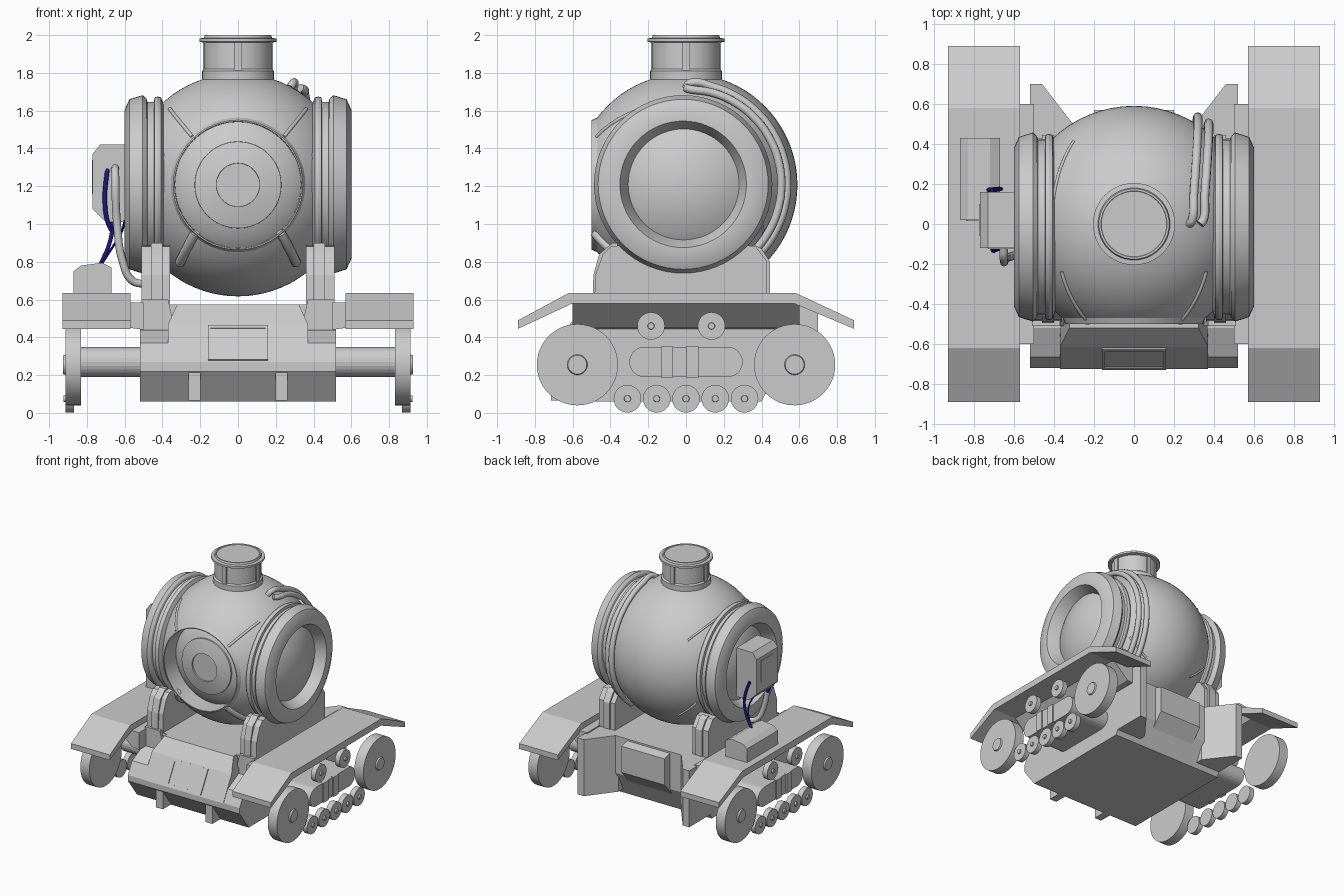
import bpy, bmesh, math
from mathutils import Vector

cube = bpy.data.objects.get("Cube")
if cube:
    bpy.data.objects.remove(cube, do_unlink=True)


def material(name, rgb):
    m = bpy.data.materials.new(name)
    m.use_nodes = True
    m.diffuse_color = (*rgb, 1)
    m.node_tree.nodes["Principled BSDF"].inputs["Base Color"].default_value = (*rgb, 1)
    return m


GREY = material("plain_grey", (0.6, 0.6, 0.6))
NAVY = material("navy_cable", (0.015, 0.008, 0.2))
CENTRE = Vector((0, 0, 1.207))
R = 0.59


def place(axis, a, b, h):
    """Put a flat point (a, b) at height h along an axis."""
    return {"x": (h, a, b), "y": (a, h, b), "z": (a, b, h)}[axis]


def select(ob):
    bpy.ops.object.select_all(action="DESELECT")
    ob.select_set(True)
    bpy.context.view_layer.objects.active = ob


def finish(name, bm, smooth=False):
    bmesh.ops.recalc_face_normals(bm, faces=bm.faces)
    me = bpy.data.meshes.new(name)
    bm.to_mesh(me)
    bm.free()
    ob = bpy.data.objects.new(name, me)
    bpy.context.collection.objects.link(ob)
    me.materials.append(GREY)
    if smooth:
        select(ob)
        bpy.ops.object.shade_smooth_by_angle(angle=math.radians(32))
    return ob


def prism(name, pts, axis, h0, h1):
    bm = bmesh.new()
    low = [bm.verts.new(place(axis, a, b, h0)) for a, b in pts]
    high = [bm.verts.new(place(axis, a, b, h1)) for a, b in pts]
    bm.faces.new(low)
    bm.faces.new(high)
    for i in range(len(pts)):
        j = (i + 1) % len(pts)
        bm.faces.new((low[i], low[j], high[j], high[i]))
    return finish(name, bm)


def box(name, x, y, z):
    return prism(name, [(x[0], y[0]), (x[1], y[0]), (x[1], y[1]), (x[0], y[1])], "z", *z)


def lathe(name, profile, axis, centre, sign=1, segs=48):
    """Spin (radius, height) pairs about an axis."""
    bm = bmesh.new()
    rings = []
    for r, h in profile:
        n = segs if r > 0 else 1
        angles = [math.tau * i / segs for i in range(n)]
        rings.append([bm.verts.new(Vector(centre) + Vector(place(
            axis, r * math.cos(t), r * math.sin(t), h * sign))) for t in angles])
    for p, q in zip(rings, rings[1:]):
        for i in range(segs):
            j = (i + 1) % segs
            corners = [p[i % len(p)], p[j % len(p)], q[j % len(q)], q[i % len(q)]]
            bm.faces.new(list(dict.fromkeys(corners)))
    return finish(name, bm, True)


def tube(name, pts, radius, mat=GREY):
    cu = bpy.data.curves.new(name, "CURVE")
    cu.dimensions = "3D"
    cu.bevel_depth, cu.bevel_resolution = radius, 3
    cu.resolution_u, cu.use_fill_caps = 8, True
    sp = cu.splines.new("BEZIER")
    sp.bezier_points.add(len(pts) - 1)
    for bp, p in zip(sp.bezier_points, pts):
        bp.co = p
        bp.handle_left_type = bp.handle_right_type = "AUTO"
    cu.materials.append(mat)
    ob = bpy.data.objects.new(name, cu)
    bpy.context.collection.objects.link(ob)
    select(ob)
    bpy.ops.object.convert(target="MESH")
    bpy.ops.object.shade_smooth()


def rib(name, start, end, radius):
    """A raised strip laid along the ball between two points."""
    a, b = Vector(start) - CENTRE, Vector(end) - CENTRE
    tube(name, [CENTRE + a.lerp(b, t / 8).normalized() * R for t in range(9)], radius)


# Ball with its front opened for the port
bm = bmesh.new()
bmesh.ops.create_uvsphere(bm, u_segments=64, v_segments=40, radius=R)
bmesh.ops.translate(bm, verts=bm.verts, vec=CENTRE)
bmesh.ops.bisect_plane(bm, geom=bm.verts[:] + bm.edges[:] + bm.faces[:], plane_co=(0, -0.47, 0),
                       plane_no=(0, -1, 0), clear_outer=True)
finish("ball_body", bm, True)

# Deep port with a raised, stepped window
lathe("front_port", [(.357, -.468), (.343, -.5), (.336, -.5), (.333, -.35), (.29, -.385),
                     (.23, -.41), (.229, -.422), (.17, -.437), (.115, -.447), (.114, -.435),
                     (0, -.435)], "y", CENTRE)

# Neck and lid
lathe("neck", [(.19, 1.7), (.19, 1.81), (.178, 1.82), (.178, 1.96), (.205, 1.965), (.205, 1.982),
               (.18, 1.985), (.175, 2.0), (.165, 2.0), (.163, 1.995), (0, 1.995)], "z", (0, 0, 0))
for i in range(4):
    strip = box("neck_strip", (.17, .186), (-.02, .02), (1.8, 1.97))
    strip.rotation_euler.z = math.tau * i / 4

# Side port rings and ball ribs
ring = [(.29, .5), (.3, .53), (.335, .6), (.395, .6), (.45, .575), (.472, .505), (.455, .485),
        (.437, .48), (.437, .445), (.46, .442), (.465, .425), (.46, .408), (.43, .395), (.4, .385)]
for s in (-1, 1):
    lathe("side_ring", ring, "x", (0, -.015, 1.21), s, 64)
    rib("upper_rib", (s * .24, -.47, 1.46), (s * .38, -.25, 1.63), .01)
    rib("lower_rib", (s * .22, -.47, .96), (s * .34, -.32, .75), .026)
    rib("rear_rib", (s * .38, .4, 1.0), (s * .22, .42, .85), .008)
rib("top_seam", (-.39, -.1, 1.62), (-.3, .41, 1.5), .008)

# Twin hoses over the ball
for x, rad, end in ((.29, .535, -55), (.345, .505, -60)):
    path = [(x - .015, 0, 1.72)]
    for k in range(11):
        t = math.radians(88 + (end - 88) * k / 10)
        path.append((x + .03 * math.sin(math.pi * k / 10), rad * math.cos(t),
                     1.21 + rad * math.sin(t)))
    tube("ball_hose", path, .022)

# Hull, undercut at the rear
prism("hull", [(-.72, .22), (-.72, .27), (-.665, .37), (-.52, .44), (.5, .44), (.5, .26), (.4, .06),
               (-.6, .06)], "x", -.52, .52)
block = prism("front_block", [(-.725, .27), (-.615, .47), (-.52, .575), (.5, .575), (.5, .3),
                              (-.5, .25)], "x", -.37, .37)
for v in block.data.vertices:
    if v.co.z > .5:
        v.co.x *= .87
box("deck", (-.52, .52), (-.48, .5), (.43, .575))
prism("rear_block", [(.45, .575), (.57, .54), (.57, .32), (.45, .18)], "x", -.2, .2)


# Framed panel on the sloping front
def slope_bar(name, t0, t1, x0, x1, lift):
    lo, hi, n = Vector((-.725, .27)), Vector((-.615, .47)), Vector((-.876, .482)) * lift
    a, b = lo.lerp(hi, t0), lo.lerp(hi, t1)
    prism(name, [a, b, b + n, a + n], "x", x0, x1)


for t0, t1, x0, x1 in ((.04, .12, -.16, .16), (.88, .96, -.16, .16),
                       (.12, .88, -.16, -.145), (.12, .88, .145, .16)):
    slope_bar("panel_frame", t0, t1, x0, x1, .009)
slope_bar("panel_screen", .12, .88, -.145, .145, .003)

capsule = []
for cy, start in ((.22, -90), (-.22, 90)):
    for k in range(13):
        t = math.radians(start + 15 * k)
        capsule.append((cy + .08 * math.cos(t), .27 + .08 * math.sin(t)))

# Yoke plate with a round cradle
cradle = [(-.015 + .465 * math.sin(t), 1.21 - .465 * math.cos(t))
          for t in [math.radians(46 - 92 * k / 12) for k in range(13)]]
yoke = [(-.4, .88), (-.44, .84), (-.48, .73), (-.49, .44), (.43, .44), (.43, .8), (.37, .88)] + cradle

wheel = lambda r, w: [(0, -w), (r, -w), (r, w), (r * .25, w), (r * .23, w + .012), (0, w + .012)]

for s in (-1, 1):
    prism("yoke", yoke, "x", s * .36, s * .51)
    prism("yoke_rib", [(-.39, .9), (-.46, .84), (-.49, .73), (-.495, .6), (-.45, .6), (-.36, .9)],
          "x", s * .4, s * .46)
    prism("rear_yoke_rib", [(.36, .89), (.4, .87), (.445, .8), (.445, .58), (.4, .58), (.34, .88)],
          "x", s * .4, s * .46)
    prism("yoke_base", [(s * .33, .42), (s * .37, .6), (s * .51, .6), (s * .51, .42)], "y", -.51, -.4)
    prism("rear_prong", [(s * .52, .4), (s * .52, .7), (s * .46, .7), (s * .29, .48), (s * .29, .4)],
          "z", .1, .575)
    box("front_foot", (s * .23 - .032, s * .23 + .032), (-.715, -.5), (.065, .225))
    # Bent fender and the wedge beneath it
    prism("fender", [(-.89, .49), (-.62, .635), (.58, .635), (.89, .49), (.89, .445), (.57, .58),
                     (-.6, .58), (-.89, .445)], "x", s * .57, s * .93)
    prism("fender_wedge", [(s * .5, .44), (s * .57, .45), (s * .72, .585), (s * .5, .585)],
          "y", -.6, .6)
    # Running gear
    prism("suspension_block", capsule, "x", s * .5, s * .88)
    for y in (-.1, .033):
        box("block_band", sorted((s * .86, s * .89)), (y - .032, y + .032), (.188, .352))
    for y in (-.575, .575):
        lathe("drive_wheel", wheel(.215, .042), "x", (s * .872, y, .255), s)
    for k in range(-2, 3):
        lathe("road_wheel", wheel(.073, .022), "x", (s * .89, k * .155, .075), s, 32)
    for y in (-.185, .135):
        lathe("return_roller", wheel(.073, .022), "x", (s * .88, y, .46), s, 32)

# Side unit and fender box
prism("side_unit", [(-.77, 1.37), (-.73, 1.42), (-.58, 1.42), (-.58, 1.01), (-.7, 1.01), (-.77, 1.08)],
      "y", -.12, .16)
box("side_unit_screen", (-.774, -.77), (-.06, .1), (1.16, 1.34))
box("side_unit_front_plate", (-.73, -.6), (-.125, -.12), (1.21, 1.35))
prism("fender_box", [(-.87, .63), (-.87, .75), (-.83, .78), (-.72, .795), (-.67, .77), (-.67, .63)],
      "y", .02, .43)
box("fender_box_plate", (-.84, -.69), (.014, .02), (.66, .75))

# Hose and cables of the side unit
tube("side_hose", [(-.65, -.11, 1.3), (-.65, -.165, 1.27), (-.64, -.17, 1.0), (-.61, -.16, .8),
                   (-.56, -.14, .7), (-.49, -.12, .68)], .021)
tube("front_cable", [(-.69, -.115, 1.29), (-.695, -.128, 1.26), (-.705, -.13, 1.13),
                     (-.69, -.128, 1.01), (-.67, -.12, .965)], .012, NAVY)
tube("rear_cable", [(-.71, .165, 1.17), (-.685, .172, 1.1), (-.665, .175, 1.0), (-.68, .175, .9),
                    (-.728, .17, .785)], .011, NAVY)
tube("under_cable", [(-.6, -.12, 1.02), (-.615, -.03, .96), (-.65, .1, .9), (-.72, .165, .79)],
     .006, NAVY)
